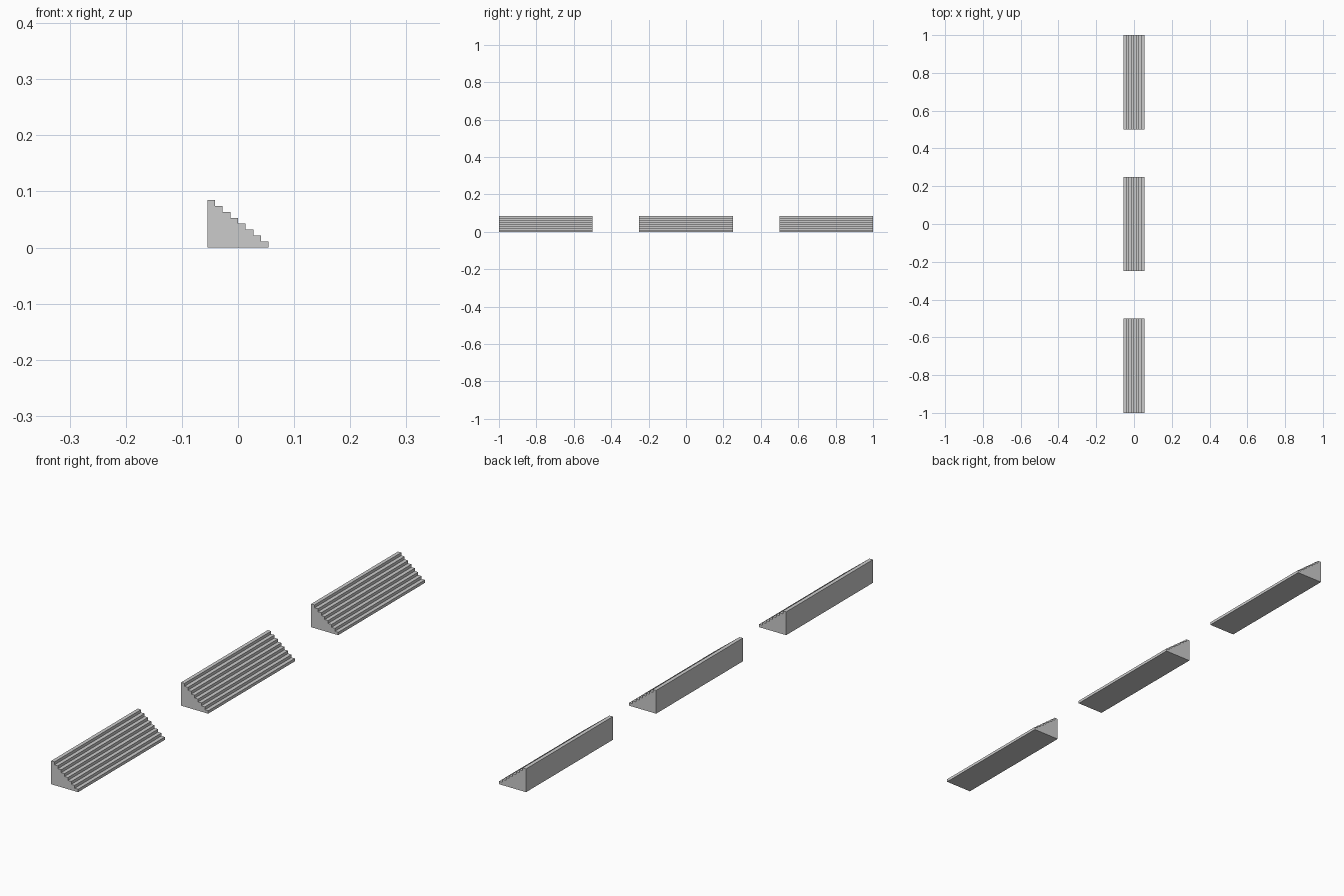
import bpy, bmesh

if "Cube" in bpy.data.objects:
    bpy.data.objects.remove(bpy.data.objects["Cube"])

STEPS = 8
WIDTH, HEIGHT, LENGTH = 0.109, 0.085, 0.5
TREAD, RISE = WIDTH / STEPS, HEIGHT / STEPS


def stair_profile():
    # closed x-z outline: flat base, tall back on -x, steps descending to +x
    pts = [(WIDTH / 2, 0), (-WIDTH / 2, 0)]
    for i in range(STEPS):
        x, z = -WIDTH / 2 + i * TREAD, HEIGHT - i * RISE
        pts += [(x, z), (x + TREAD, z)]
    return pts


def stair_block(name, y_centre):
    bm = bmesh.new()
    face = bm.faces.new([bm.verts.new((x, -LENGTH / 2, z)) for x, z in stair_profile()])
    end = bmesh.ops.extrude_face_region(bm, geom=[face])["geom"]
    bmesh.ops.translate(bm, vec=(0, LENGTH, 0),
                        verts=[g for g in end if isinstance(g, bmesh.types.BMVert)])
    bmesh.ops.recalc_face_normals(bm, faces=bm.faces[:])
    mesh = bpy.data.meshes.new(name)
    bm.to_mesh(mesh)
    bm.free()
    obj = bpy.data.objects.new(name, mesh)
    obj.location.y = y_centre
    bpy.context.collection.objects.link(obj)


# three identical stair flights in a row
for name, y in (("front_stairs", -0.75), ("middle_stairs", 0), ("back_stairs", 0.75)):
    stair_block(name, y)
